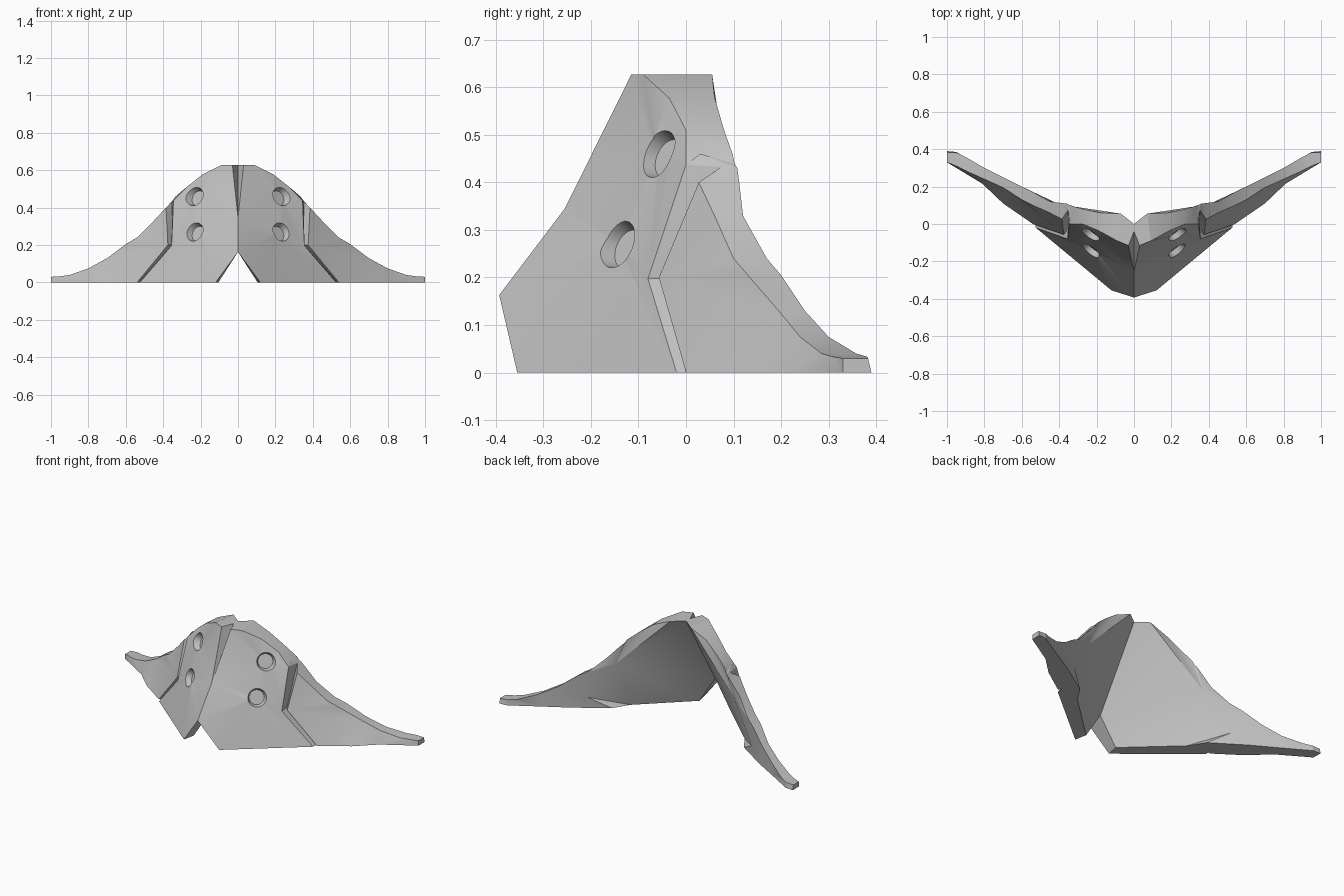
import bpy, bmesh
from mathutils import Vector

cube = bpy.data.objects.get("Cube")
if cube:
    bpy.data.objects.remove(cube)

grey = bpy.data.materials.new("plain_grey")
grey.use_nodes = True
COLOUR = (0.54, 0.54, 0.54, 1)
grey.diffuse_color = COLOUR
grey.node_tree.nodes["Principled BSDF"].inputs["Base Color"].default_value = COLOUR

# Centre line: front nose, shallow groove at the top, back crease
TOP = .627
nose, mid, valley = (0, -.393, .163), (0, -.255, .345), (0, -.04, TOP)
lip, crest, back_low = (.03, -.115, TOP), (0, 0, TOP), (0, -.285, .165)

# Channel between the inner and outer panels: (bottom, bend, top)
inner = [(.525, -.02, 0), (.355, -.08, .197), (.345, 0, .437)]
floor = [(.53, .02, 0), (.352, -.025, .2), (.352, .075, .433)]
outer = [(.54, 0, 0), (.375, -.057, .2), (.385, .027, .40)]
wall_top = (.334, .03, .46)

# Upper rim of the wing: x, z, front y, back y
rim = [(.45, .33, .06, .12), (.54, .24, .10, .17), (.6, .205, .13, .20), (.7, .13, .195, .25),
       (.8, .075, .24, .30), (.9, .04, .285, .358), (.95, .033, .31, .382), (1, .03, .33, .383)]
top_front = [(.09, -.09, TOP), (.19, -.035, .577), (.275, 0, .51),
             inner[2], wall_top, floor[2], outer[2]]
top_back = [(.07, .055, TOP), (.18, .06, .58), (.275, .08, .51),
            (.334, .098, .46), (.345, .102, .44), (.356, .108, .43), (.385, .112, .40)]
top_front += [(x, f, z) for x, z, f, b in rim]
top_back += [(x, b, z) for x, z, f, b in rim]

# Bottom edges and wing tip
corner, tip_front, tip_back = (.12, -.355, 0), (1, .33, 0), (1, .39, 0)
low_front = [(.7, .11, 0), (.81, .215, 0)]
low_back = [(.105, -.28, 0), (.39, -.015, 0), (.45, .08, 0),
            (.64, .205, 0), (.77, .28, 0), (.95, .385, 0)]
upper_hole, lower_hole = (.23, -.058, .46), (.23, -.143, .27)
back_mid, back_swell = (.40, .105, .30), (.56, .16, .068)


def fan(hub, ring):
    return [(hub, a, b) for a, b in zip(ring, ring[1:])]


def strip(one, two):
    return [q for i in range(len(one) - 1)
            for q in ((one[i], one[i + 1], two[i + 1]), (one[i], two[i + 1], two[i]))]


# Inner panel and channel
faces = fan(lower_hole, [mid, nose, corner, inner[0], inner[1]])
faces += fan(upper_hole, [inner[1], *top_front[3::-1], lip, mid])
faces += [(upper_hole, mid, lower_hole), (upper_hole, lower_hole, inner[1])]
faces += strip(inner, floor) + strip(floor, outer) + [(inner[2], wall_top, floor[2])]
# Outer panel
faces += fan(outer[1], top_front[6:11])
faces += fan(outer[0], [outer[1], top_front[10], low_front[0]])
faces += fan(low_front[0], [*top_front[10:12], low_front[1]])
faces += fan(low_front[1], [*top_front[11:14], tip_front])
faces += fan(tip_front, top_front[13:])
# Rim and back
faces += strip(top_front, top_back)
faces += fan(back_mid, [back_low, crest, *top_back[:10], back_swell,
                        low_back[1], low_back[0], back_low])
faces += fan(back_swell, [*top_back[9:11], *low_back[3:0:-1]])
faces += fan(low_back[3], [*top_back[10:12], low_back[4]])
faces += fan(low_back[4], [*top_back[11:14], low_back[5]])
faces += fan(low_back[5], [*top_back[13:], tip_back])
# Top cap, groove, notch, tip and underside
faces += [(crest, top_back[0], top_front[0], lip, valley), (mid, lip, valley),
          (nose, corner, low_back[0], back_low),
          (top_front[-1], tip_front, tip_back, top_back[-1]),
          (corner, inner[0], floor[0], outer[0], *low_front,
           tip_front, tip_back, *low_back[::-1])]

# Mirror both wings into one closed shell
bm = bmesh.new()
for side in (1, -1):
    for face in faces:
        bm.faces.new([bm.verts.new((side * x, y, z)) for x, y, z in face])
bmesh.ops.remove_doubles(bm, verts=bm.verts, dist=0.0005)
bmesh.ops.recalc_face_normals(bm, faces=bm.faces)
mesh = bpy.data.meshes.new("winged_plate")
bm.to_mesh(mesh)
bm.free()
mesh.materials.append(grey)
plate = bpy.data.objects.new("winged_plate", mesh)
bpy.context.collection.objects.link(plate)

# Tapered blind bolt holes
for side in (1, -1):
    for x, y, z in (upper_hole, lower_hole):
        normal = Vector((side * .83, -1, .447)).normalized()
        bpy.ops.mesh.primitive_cone_add(
            vertices=32, radius1=.042, radius2=.066, depth=.07,
            location=Vector((side * x, y, z)) + normal * .005,
            rotation=normal.to_track_quat('Z', 'Y').to_euler())
        cutter = bpy.context.object
        cutter.name = "hole_cutter"
        cutter.hide_render = True
        cutter.data.materials.append(grey)
        bpy.context.view_layer.objects.active = plate
        cut = plate.modifiers.new("bolt_hole", 'BOOLEAN')
        cut.operation = 'DIFFERENCE'
        cut.solver = 'EXACT'
        cut.object = cutter
        bpy.ops.object.modifier_apply(modifier=cut.name)
        bpy.data.objects.remove(cutter)

# Soften only the shallow facets
bpy.ops.object.select_all(action='DESELECT')
plate.select_set(True)
bpy.context.view_layer.objects.active = plate
bpy.ops.object.shade_smooth_by_angle(angle=.4)
